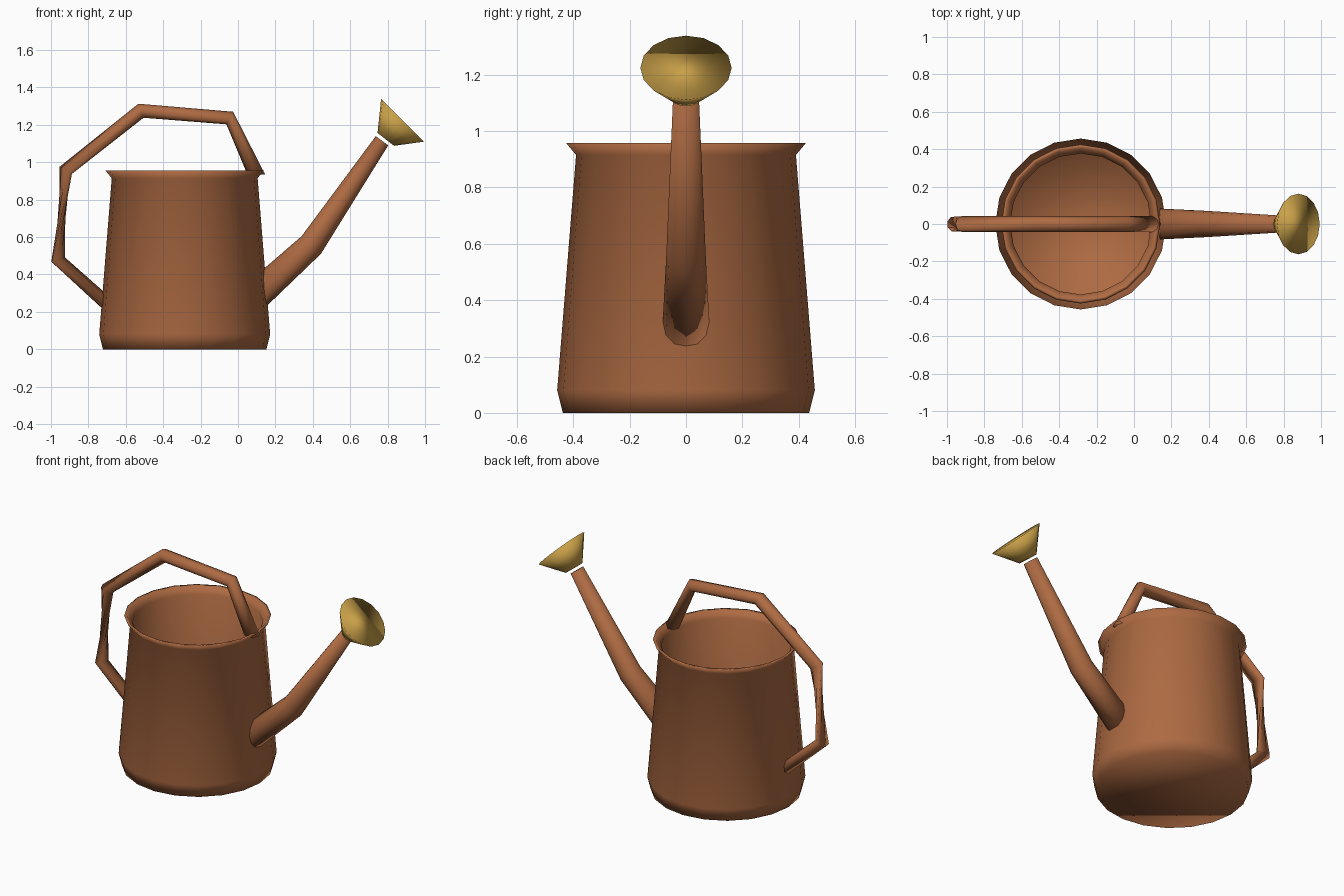
import bpy
import bmesh
from math import cos, sin, tau, radians
from mathutils import Vector

default = bpy.data.objects.get("Cube")
if default:
    bpy.data.objects.remove(default, do_unlink=True)


def material(name, color):
    mat = bpy.data.materials.new(name)
    mat.use_nodes = True
    mat.diffuse_color = (*color, 1)
    mat.node_tree.nodes["Principled BSDF"].inputs["Base Color"].default_value = (*color, 1)
    return mat


copper = material("copper brown", (0.42, 0.145, 0.055))
brass = material("brass yellow", (0.58, 0.35, 0.065))


def ring(center, u, v, sides, phase=0.0):
    """Ellipse of points spanned by the half axes u and v."""
    return [center + u * cos(tau * i / sides + phase) + v * sin(tau * i / sides + phase)
            for i in range(sides)]


def loft(name, rings, mat):
    """Skin a row of rings, cap both ends and shade smooth."""
    bm = bmesh.new()
    rows = [[bm.verts.new(p) for p in r] for r in rings]
    n = len(rows[0])
    for a, b in zip(rows, rows[1:]):
        for i in range(n):
            j = (i + 1) % n
            bm.faces.new((a[i], a[j], b[j], b[i]))
    bm.faces.new(rows[0][::-1])
    bm.faces.new(rows[-1])
    bmesh.ops.recalc_face_normals(bm, faces=bm.faces)
    for face in bm.faces:
        face.smooth = True
    mesh = bpy.data.meshes.new(name)
    bm.to_mesh(mesh)
    bm.free()
    mesh.materials.append(mat)
    obj = bpy.data.objects.new(name, mesh)
    bpy.context.collection.objects.link(obj)
    return obj


def tube(name, sections, mat, sides):
    """Tube in the xz plane; a section is outer point, inner point, y radius, twist."""
    rings = []
    for (ax, az), (bx, bz), width, twist in sections:
        a, b = Vector((ax, 0, az)), Vector((bx, 0, bz))
        rings.append(ring((a + b) / 2, (a - b) / 2, Vector((0, width, 0)), sides, radians(twist)))
    return loft(name, rings, mat)


# Hollow pot with a foot bevel and flared lip: outer wall up, inner wall down
profile = [(0.437, 0), (0.457, 0.08), (0.39, 0.915), (0.425, 0.957),
           (0.408, 0.957), (0.377, 0.915), (0.443, 0.085), (0.425, 0.015)]
loft("pot_body", [ring(Vector((-0.285, 0, z)), Vector((r, 0, 0)), Vector((0, r, 0)), 20)
                  for r, z in profile], copper)

# Bent, tapering spout
tube("spout", [((0.08, 0.38), (0.10, 0.18), 0.085, 0),
               ((0.34, 0.605), (0.443, 0.51), 0.07, 0),
               ((0.737, 1.14), (0.803, 1.09), 0.046, 0)], copper, 12)

# Angular handle, twisted along its rear segment
R = 0.042
tube("handle", [((0.145, 0.935), (0.05, 0.935), R, 0),
                ((-0.026, 1.27), (-0.062, 1.203), R, 0),
                ((-0.532, 1.313), (-0.505, 1.238), R, 0),
                ((-0.955, 0.975), (-0.888, 0.938), R, 0),
                ((-1.0, 0.468), (-0.923, 0.492), R, 153),
                ((-0.72, 0.21), (-0.70, 0.295), R, 153)], copper, 8)

# Flared sprinkler head
tube("sprinkler_rose", [((0.746, 1.157), (0.834, 1.088), 0.056, 0),
                        ((0.765, 1.338), (0.993, 1.11), 0.162, 0)], brass, 16)
